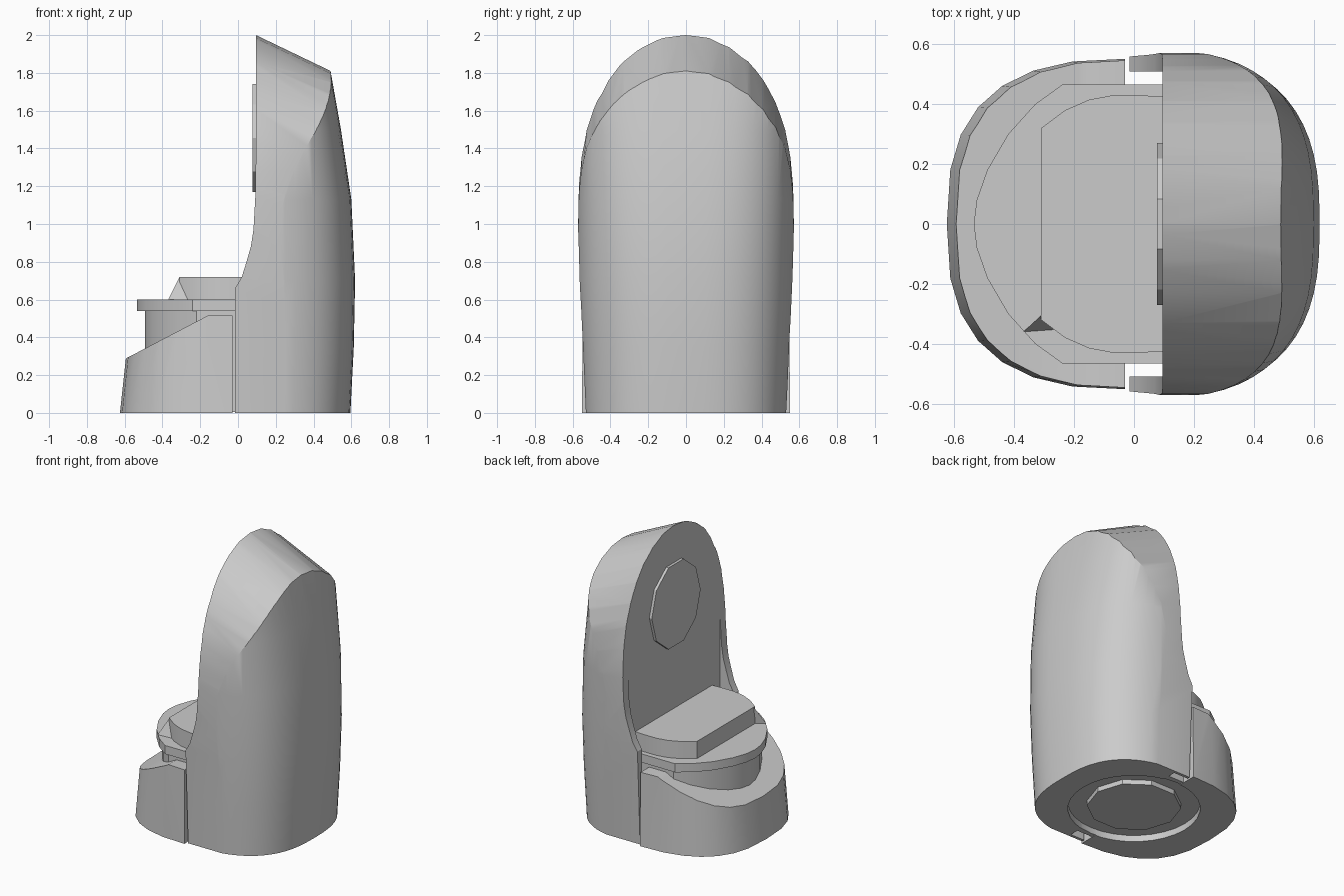
import bpy, bmesh
from math import sin, cos, pi, radians

cube = bpy.data.objects.get("Cube")
if cube:
    bpy.data.objects.remove(cube, do_unlink=True)

grey = bpy.data.materials.new("light_grey")
grey.use_nodes = True
tone = (0.6, 0.6, 0.6, 1)
grey.diffuse_color = tone
for node in grey.node_tree.nodes:
    if node.type == 'BSDF_PRINCIPLED':
        node.inputs["Base Color"].default_value = tone


def loft(name, rings):
    """Closed solid through rings with equal point counts."""
    bm = bmesh.new()
    rows = [[bm.verts.new(p) for p in ring] for ring in rings]
    n = len(rows[0])
    for a, b in zip(rows, rows[1:]):
        for i in range(n):
            j = (i + 1) % n
            bm.faces.new((a[i], a[j], b[j], b[i]))
    bm.faces.new(rows[0][::-1])
    bm.faces.new(rows[-1])
    bmesh.ops.recalc_face_normals(bm, faces=bm.faces)
    mesh = bpy.data.meshes.new(name)
    bm.to_mesh(mesh)
    bm.free()
    mesh.materials.append(grey)
    ob = bpy.data.objects.new(name, mesh)
    bpy.context.collection.objects.link(ob)
    return ob


def plan_prism(name, outline, z0, z1):
    return loft(name, [[(x, y, z) for x, y in outline] for z in (z0, z1)])


def side_prism(name, outline, half):
    return loft(name, [[(x, y, z) for x, z in outline] for y in (-half, half)])


def mirrored(half):
    return half + [(x, -y) for x, y in reversed(half) if y > 0]


def oval(a, b, power=2.0, count=48):
    pts = []
    for i in range(count):
        c, s = cos(2 * pi * i / count), sin(2 * pi * i / count)
        pts.append((a * abs(c) ** (2 / power) * (1 if c > 0 else -1),
                    b * abs(s) ** (2 / power) * (1 if s > 0 else -1)))
    return pts


def activate(ob):
    bpy.ops.object.select_all(action='DESELECT')
    ob.select_set(True)
    bpy.context.view_layer.objects.active = ob


def cut(ob, tool, operation='DIFFERENCE'):
    tool.hide_render = True
    activate(ob)
    mod = ob.modifiers.new("cut", 'BOOLEAN')
    mod.operation, mod.solver, mod.object = operation, 'EXACT', tool
    bpy.ops.object.modifier_apply(modifier=mod.name)


def smooth(ob, angle=30):
    activate(ob)
    bpy.ops.object.shade_smooth_by_angle(angle=radians(angle))


# Tall back shell: rounded plan, clipped by an arch that slopes down to the rear
levels = [(0, .595, .55, 2.7), (.35, .613, .565, 2.7), (.7, .62, .58, 2.7),
          (1.13, .6, .585, 2.8), (1.5, .545, .585, 3.0), (1.81, .49, .585, 3.4),
          (2.2, .43, .585, 3.4)]
back_shell = loft("back_shell", [[(x, y, z) for x, y in oval(a, b, p, 64)]
                                 for z, a, b, p in levels])
arch_half = [(.53, -.1), (.53, 0), (.547, .4), (.562, .7), (.571, 1.0), (.567, 1.2),
             (.553, 1.35), (.525, 1.5), (.475, 1.64), (.41, 1.76), (.33, 1.86),
             (.23, 1.935), (.12, 1.985), (0, 2.0)]
arch_line = arch_half + [(-y, z) for y, z in reversed(arch_half[:-1])]
arch = loft("arch_helper", [[(x, y, z * (1 - .24 * (x - .095))) for y, z in arch_line]
                            for x in (-.2, .8)])
cut(back_shell, arch, 'INTERSECT')
front_space = side_prism("front_space_helper", [
    (-1, -.2), (-.015, -.2), (-.015, .66), (.02, .72), (.045, .8), (.068, .88),
    (.082, .97), (.092, 1.15), (.095, 1.4), (.095, 2.4), (-1, 2.4)], 1)
cut(back_shell, front_space)
# Thin arms either side of the seat
arm_space = plan_prism("arm_space_helper",
                       [(-1, -.51), (.095, -.51), (.095, .51), (-1, .51)], -.1, 1.6)
cut(back_shell, arm_space)

# Front skirt with a sloping rim
front_skirt = loft("front_skirt", [[(x, y, z) for x, y in oval(a, b, 2.7, 28)]
                                   for z, a, b in ((0, .625, .553), (.6, .56, .547))])
skirt_keep = side_prism("skirt_helper", [
    (-.8, -.1), (-.03, -.1), (-.03, .515), (-.16, .515), (-.59, .29), (-.8, .18)], 1)
cut(front_skirt, skirt_keep, 'INTERSECT')

# Seat pedestal and rim
rim_half = [(.095, .465), (-.24, .465), (-.33, .4), (-.42, .3), (-.49, .18),
            (-.525, .08), (-.535, 0)]
rim_line = mirrored(rim_half)
pedestal = plan_prism("seat_pedestal", [(x if x > 0 else x * .92, y * .97)
                                        for x, y in rim_line], .004, .545)
seat_rim = plan_prism("seat_rim", rim_line, .54, .6)

# Raised lid with a small wedge at one front corner
lid = plan_prism("seat_lid", mirrored([(.095, .425), (.02, .43), (-.07, .43), (-.15, .415),
                                       (-.23, .38), (-.31, .32)]), .59, .72)
tip = (-.31, -.305, .72)
wedge = loft("lid_wedge", [[(-.37, -.36, .6), (-.23, -.35, .6), (-.25, -.29, .6)],
                           [tip, (-.305, -.31, .72), (-.305, -.305, .72)]])

# Back plate on the upright panel
plate_line = [(.27 * sin(2 * pi * (i + .5) / 10), 1.455 + .3 * cos(2 * pi * (i + .5) / 10))
              for i in range(10)]
back_plate = loft("back_plate", [[(x, y, z) for y, z in plate_line] for x in (.076, .1)])

# Underside: round recess with a raised foot
recess = plan_prism("recess_helper", oval(.42, .42, 2, 32), -.1, .045)
for part in (back_shell, front_skirt, pedestal):
    cut(part, recess)
foot = plan_prism("foot_disc", oval(.3, .3, 2, 10), .012, .06)

for part in (back_shell, front_skirt, pedestal, seat_rim, lid):
    smooth(part)
for helper in (arch, front_space, arm_space, skirt_keep, recess):
    bpy.data.objects.remove(helper, do_unlink=True)
